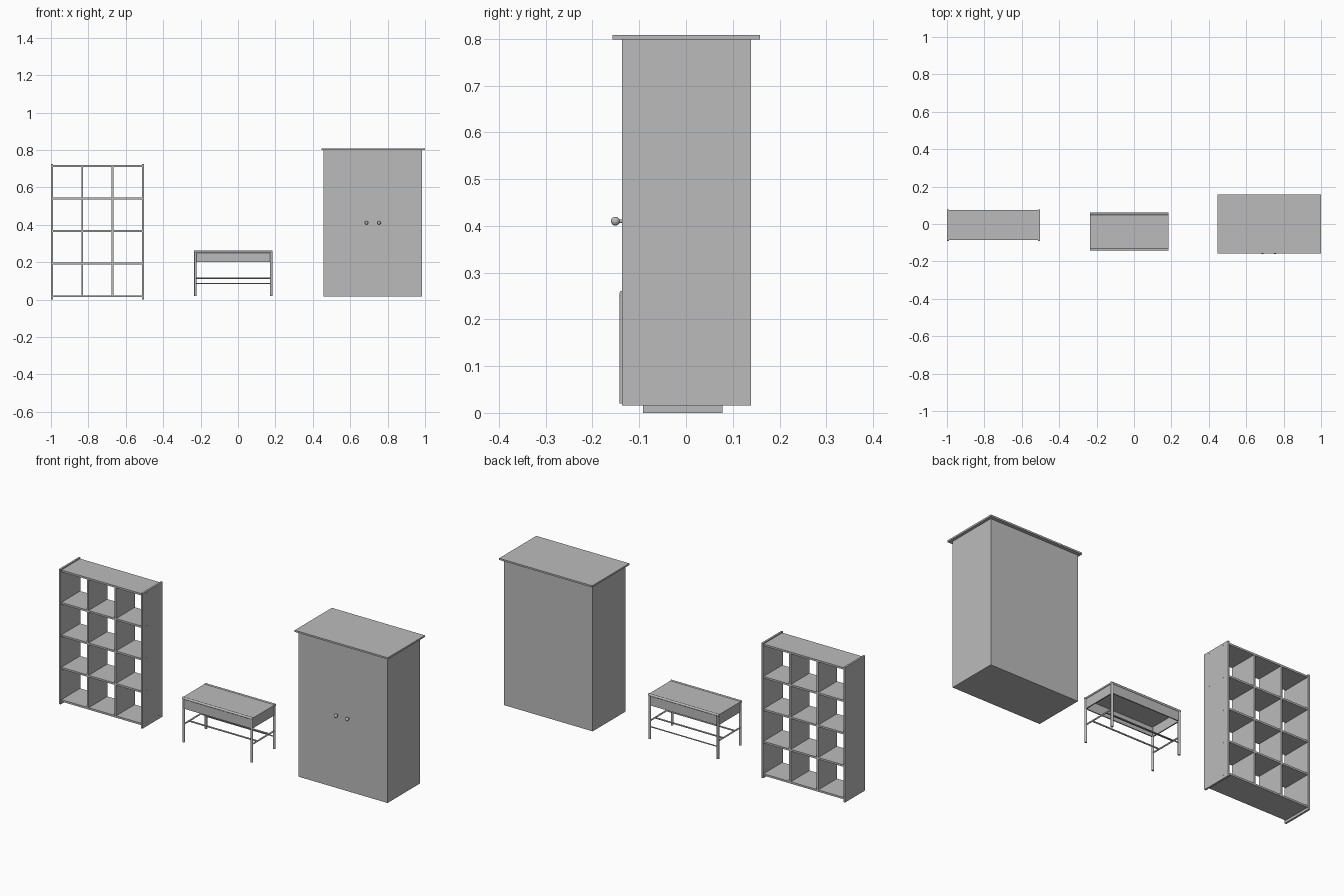
import bpy
import math
from mathutils import Vector

cube = bpy.data.objects.get("Cube")
if cube:
    bpy.data.objects.remove(cube, do_unlink=True)

grey = bpy.data.materials.new("plain grey")
grey.use_nodes = True
grey.diffuse_color = (0.5, 0.5, 0.5, 1)
grey.node_tree.nodes["Principled BSDF"].inputs["Base Color"].default_value = (0.5, 0.5, 0.5, 1)


def finish(name, smooth=False):
    ob = bpy.context.object
    ob.name = name
    ob.data.materials.append(grey)
    if smooth:
        bpy.ops.object.shade_smooth_by_angle()
    return ob


def box(name, x, y, z):
    """Box given by its (min, max) range on each axis."""
    lo, hi = Vector((x[0], y[0], z[0])), Vector((x[1], y[1], z[1]))
    bpy.ops.mesh.primitive_cube_add(size=1, location=(lo + hi) / 2)
    ob = finish(name)
    ob.scale = hi - lo
    return ob


def rod(name, a, b, r, sides=16):
    """Round bar from point a to point b."""
    a, b = Vector(a), Vector(b)
    bpy.ops.mesh.primitive_cylinder_add(vertices=sides, radius=r, depth=(b - a).length,
                                        location=(a + b) / 2)
    ob = bpy.context.object
    ob.rotation_mode = 'QUATERNION'
    ob.rotation_quaternion = (b - a).to_track_quat('Z', 'Y')
    return finish(name, True)


# Open shelving unit: side panels, shelves, uprights and screw heads
depth = (-0.085, 0.074)
box("shelf_side_right", (-1.0, -0.99), (-0.092, 0.078), (0.0, 0.725))
box("shelf_side_left", (-0.513, -0.503), (-0.092, 0.078), (0.0, 0.725))
levels = [0.018 + 0.1742 * i for i in range(5)]
for z in levels:
    box("shelf_board", (-0.99, -0.513), depth, (z - 0.005, z + 0.005))
    for y in (-0.055, 0.045):
        rod("screw_head", (-0.504, y, z), (-0.502, y, z), 0.002, 8)
        rod("screw_head", (-0.999, y, z), (-1.0, y, z), 0.002, 8)
for x in (-0.833, -0.67):
    for low, high in zip(levels, levels[1:]):
        box("shelf_upright", (x - 0.005, x + 0.005), depth, (low + 0.005, high - 0.005))

# Bench: round legs, boxed apron, recessed top
x0, x1, y0, y1 = -0.228, 0.178, -0.136, 0.054
for x in (x0, x1):
    for y in (y0, y1):
        rod("bench_leg", (x, y, 0.02), (x, y, 0.255), 0.0065)
    rod("bench_end_stretcher", (x, y0, 0.115), (x, y1, 0.115), 0.004)
    box("bench_end_apron", (x - 0.003, x + 0.003), (y0, y1), (0.2, 0.255))
for y in (y0, y1):
    box("bench_long_apron", (x0, x1), (y - 0.003, y + 0.003), (0.2, 0.25))
    rod("bench_top_rail", (x0 - 0.006, y, 0.255), (x1 + 0.006, y, 0.255), 0.0065)
box("bench_top", (x0 - 0.006, x1 + 0.006), (y0 + 0.004, y1 - 0.004), (0.25, 0.258))

# Long stretchers under the bench
for y in (-0.09, 0.01):
    rod("bench_long_stretcher", (x0, y, 0.115), (x1, y, 0.115), 0.004)
rod("bench_low_stretcher", (x0, y1, 0.085), (x1, y1, 0.085), 0.003)

# Wardrobe: body, overhanging top, two door knobs
box("wardrobe_body", (0.457, 0.985), (-0.137, 0.139), (0.016, 0.799))
box("wardrobe_top", (0.447, 1.0), (-0.157, 0.158), (0.799, 0.808))
for x in (0.687, 0.754):
    rod("knob_stem", (x, -0.146, 0.41), (x, -0.136, 0.41), 0.004)
    bpy.ops.mesh.primitive_uv_sphere_add(segments=24, ring_count=12, radius=0.0095,
                                         location=(x, -0.151, 0.41))
    finish("door_knob", True)
